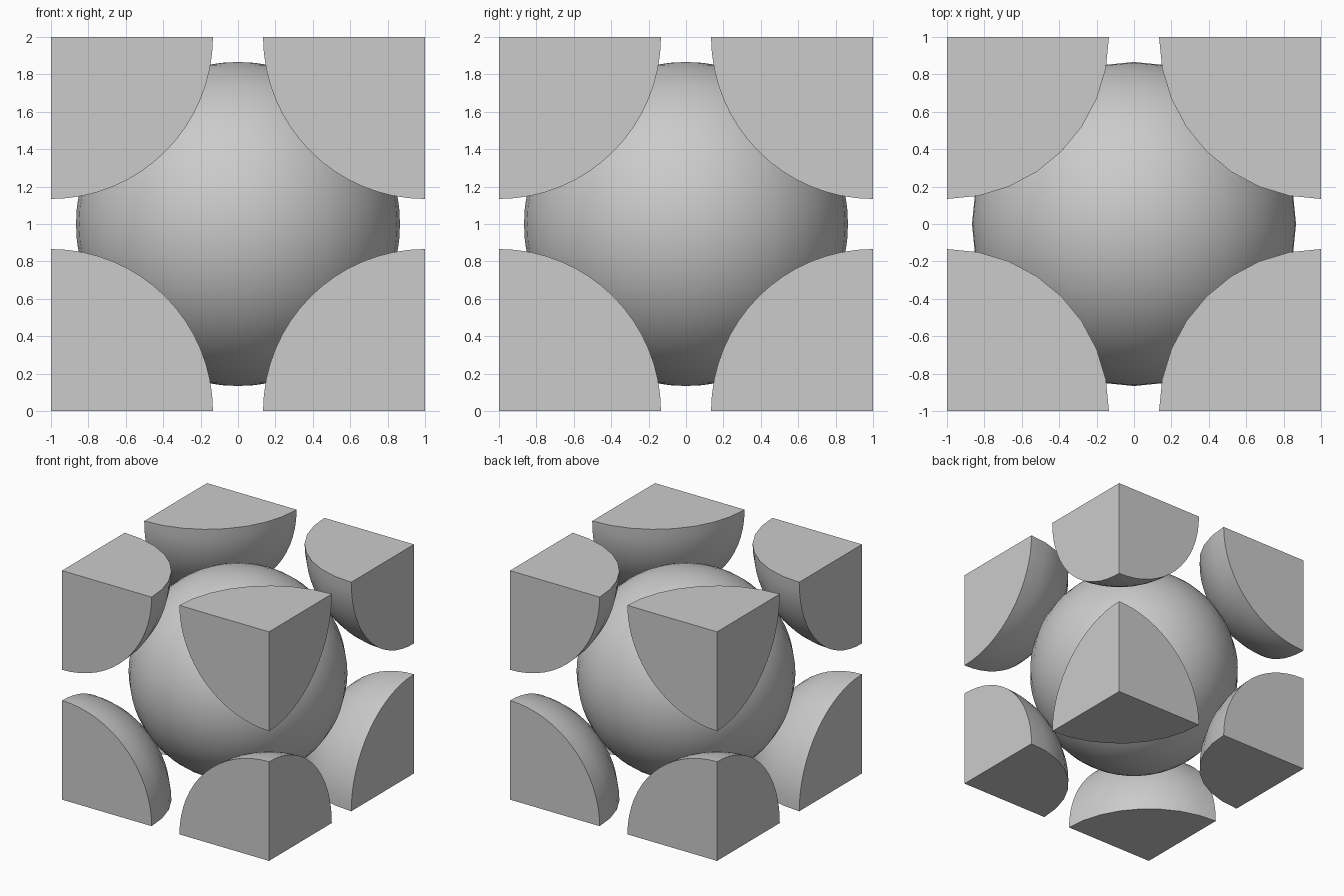
import bpy
import bmesh
from itertools import product
from math import sqrt, radians
from mathutils import Vector

if "Cube" in bpy.data.objects:
    bpy.data.objects.remove(bpy.data.objects["Cube"], do_unlink=True)

HALF = 1.0
RADIUS = sqrt(3) / 2 * HALF      # neighbours touch along the cube diagonal
CENTRE = Vector((0, 0, HALF))


def add_ball(name, location, keep=()):
    """Sphere at location, cut to the side each vector in keep points to."""
    bm = bmesh.new()
    bmesh.ops.create_uvsphere(bm, u_segments=32, v_segments=32, radius=RADIUS)
    for direction in keep:
        bmesh.ops.bisect_plane(
            bm, geom=bm.verts[:] + bm.edges[:] + bm.faces[:], dist=1e-4,
            plane_co=(0, 0, 0), plane_no=direction, clear_inner=True)
        rim = [e for e in bm.edges if e.is_boundary]
        bmesh.ops.holes_fill(bm, edges=rim, sides=0)
    bmesh.ops.recalc_face_normals(bm, faces=bm.faces[:])
    mesh = bpy.data.meshes.new(name)
    bm.to_mesh(mesh)
    bm.free()
    obj = bpy.data.objects.new(name, mesh)
    obj.location = location
    bpy.context.collection.objects.link(obj)
    bpy.ops.object.select_all(action="DESELECT")
    obj.select_set(True)
    bpy.context.view_layer.objects.active = obj
    bpy.ops.object.shade_smooth_by_angle(angle=radians(30))
    return obj


# Whole sphere in the middle of the cell
add_ball("centre_sphere", CENTRE)

# One eighth of a sphere in each corner, flat sides flush with the cell
for sx, sy, sz in product((-1, 1), repeat=3):
    name = "_".join((
        "upper" if sz > 0 else "lower",
        "back" if sy > 0 else "front",
        "left" if sx > 0 else "right",
        "corner"))
    inward = [Vector((-sx, 0, 0)), Vector((0, -sy, 0)), Vector((0, 0, -sz))]
    add_ball(name, CENTRE + HALF * Vector((sx, sy, sz)), inward)
